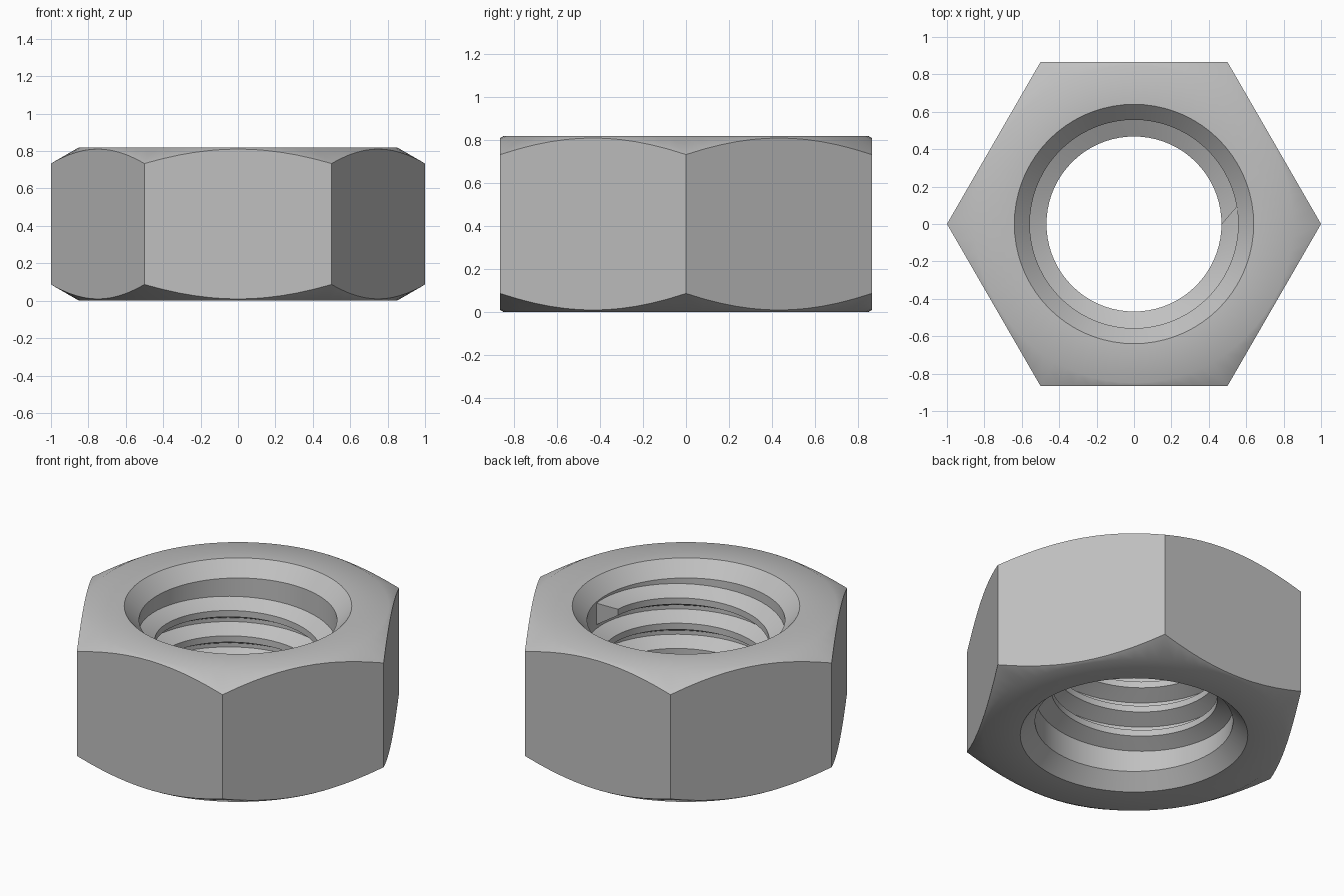
import bpy, bmesh
from math import sin, cos, pi, radians

cube = bpy.data.objects.get("Cube")
if cube:
    bpy.data.objects.remove(cube, do_unlink=True)

HEIGHT, APOTHEM = 0.82, cos(pi / 6)
FACE_R, RIM_R, BORE_R, MINOR_R = 0.85, 0.64, 0.557, 0.468
COUNTERSINK = 0.086
PITCH, TURNS, START_Z = 0.157, 3, 0.184
SEGS = 72

steel = bpy.data.materials.new("steel_grey")
steel.use_nodes = True
grey = (0.53, 0.53, 0.53, 1)
steel.diffuse_color = grey
steel.node_tree.nodes["Principled BSDF"].inputs["Base Color"].default_value = grey


def polar(r, angle, z):
    return (r * cos(angle), r * sin(angle), z)


def bridge(bm, ring_a, ring_b):
    """Join two closed rings of vertices with quads."""
    n = len(ring_a)
    for i in range(n):
        j = (i + 1) % n
        bm.faces.new((ring_a[i], ring_a[j], ring_b[j], ring_b[i]))


def finish(bm, name):
    bmesh.ops.recalc_face_normals(bm, faces=bm.faces)
    mesh = bpy.data.meshes.new(name)
    bm.to_mesh(mesh)
    bm.free()
    obj = bpy.data.objects.new(name, mesh)
    bpy.context.collection.objects.link(obj)
    mesh.materials.append(steel)
    bpy.ops.object.select_all(action="DESELECT")
    obj.select_set(True)
    bpy.context.view_layer.objects.active = obj
    bpy.ops.object.shade_smooth_by_angle(angle=radians(35))
    return obj


def hex_radius(angle):
    return APOTHEM / cos(angle % (pi / 3) - pi / 6)


# Hexagonal body: conical outer chamfers, countersunk bore
def half_profile(angle):
    """Radius and depth below the end face, from the bore to the flats."""
    r = hex_radius(angle)
    return [(BORE_R, COUNTERSINK), (RIM_R, 0), (FACE_R, 0),
            (r, (r - FACE_R) * 0.577)]


bm = bmesh.new()
angles = [2 * pi * i / SEGS for i in range(SEGS)]
top = [[bm.verts.new(polar(r, a, HEIGHT - d))
        for a in angles for r, d in [half_profile(a)[k]]] for k in range(4)]
bottom = [[bm.verts.new(polar(r, a, d))
           for a in angles for r, d in [half_profile(a)[k]]] for k in range(4)]
loop = top + bottom[::-1]
for k, ring in enumerate(loop):
    bridge(bm, ring, loop[(k + 1) % len(loop)])
finish(bm, "nut_body")

# Right-handed thread ridge: trapezoid section swept up a helix
crest, root = PITCH / 8, PITCH * 7 / 16
section = [(BORE_R + 0.004, -root), (MINOR_R, -crest),
           (MINOR_R, crest), (BORE_R + 0.004, root)]
bm = bmesh.new()
steps = SEGS * TURNS
rings = []
for i in range(steps + 1):
    ring = []
    for r, dz in section:
        # The end faces slant, so the root runs on past the crest
        slant = radians(10) if r > MINOR_R else 0
        a = 2 * pi * TURNS * i / steps
        a += slant * (2 * i / steps - 1)
        ring.append(bm.verts.new(polar(r, a, START_Z + PITCH * a / (2 * pi) + dz)))
    rings.append(ring)
for lower, upper in zip(rings, rings[1:]):
    bridge(bm, lower, upper)
bm.faces.new(rings[0])
bm.faces.new(rings[-1])
finish(bm, "thread_ridge")
